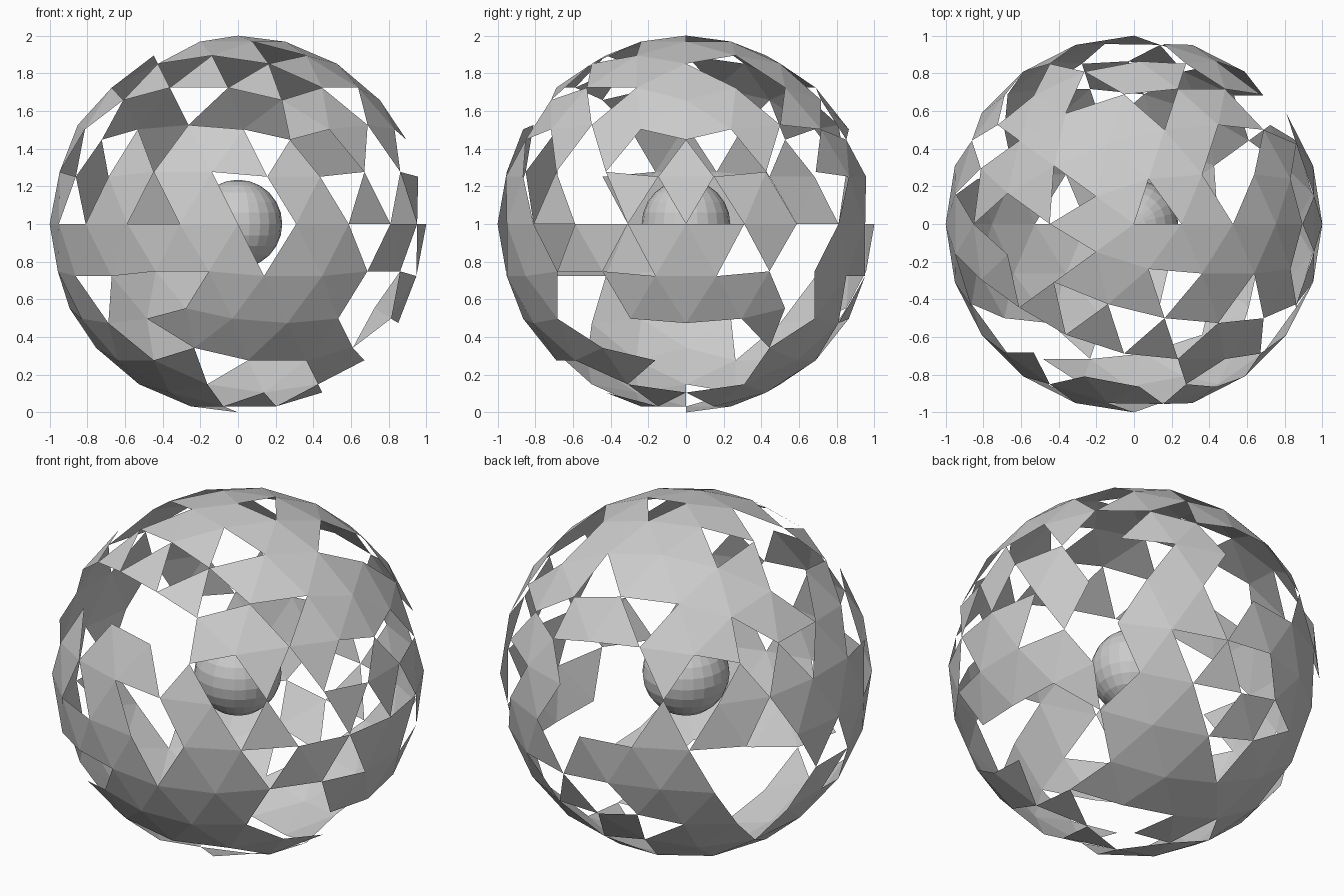
import bpy, bmesh, math

if "Cube" in bpy.data.objects:
    bpy.data.objects.remove(bpy.data.objects["Cube"])

# Plates kept (#) in each ring of the shell, top to bottom, anticlockwise from +x
RINGS = [
    ".####",
    "### ### .#. ### .##",
    "#..## .#### ##... #.#.# .####",
    "###.##. ###.### .##.##. ....... ###.###",
    "#..#..## #....#.. #.#.##.. ..#.###. #..#.#..",
    "#.##...# #....#.# #.#####. .##.##.. ##.#..#.",
    "##.#..## #.#####. ...#.### #######. ###.##.#",
    "####..## .#..#### ...##.## .....### ###...##",
    "...#.## #.##.## #.##### #..#### ###....",
    "...## ##.## ##### ###.. ..##.",
    ".## ### #.# ##. #.#",
    "..#..",
]


def add_object(name, bm):
    mesh = bpy.data.meshes.new(name)
    bm.to_mesh(mesh)
    bm.free()
    obj = bpy.data.objects.new(name, mesh)
    bpy.context.collection.objects.link(obj)
    obj.location.z = 1
    return obj


# Broken outer shell: icosphere with plates knocked out ring by ring
bm = bmesh.new()
bmesh.ops.create_icosphere(bm, subdivisions=3, radius=1)
faces = sorted(bm.faces, key=lambda f: -f.calc_center_median().z)


def azimuth(face):
    c = face.calc_center_median()
    return (math.atan2(c.y, c.x) + math.radians(3)) % math.tau


missing, start = [], 0
for ring in RINGS:
    marks = ring.replace(" ", "")
    band = sorted(faces[start:start + len(marks)], key=azimuth)
    missing += [f for f, m in zip(band, marks) if m == "."]
    start += len(marks)
bmesh.ops.delete(bm, geom=missing, context='FACES')
add_object("broken_shell", bm)

# Core ball floating in the middle
bm = bmesh.new()
bmesh.ops.create_uvsphere(bm, u_segments=24, v_segments=12, radius=0.235)
add_object("core_ball", bm)
